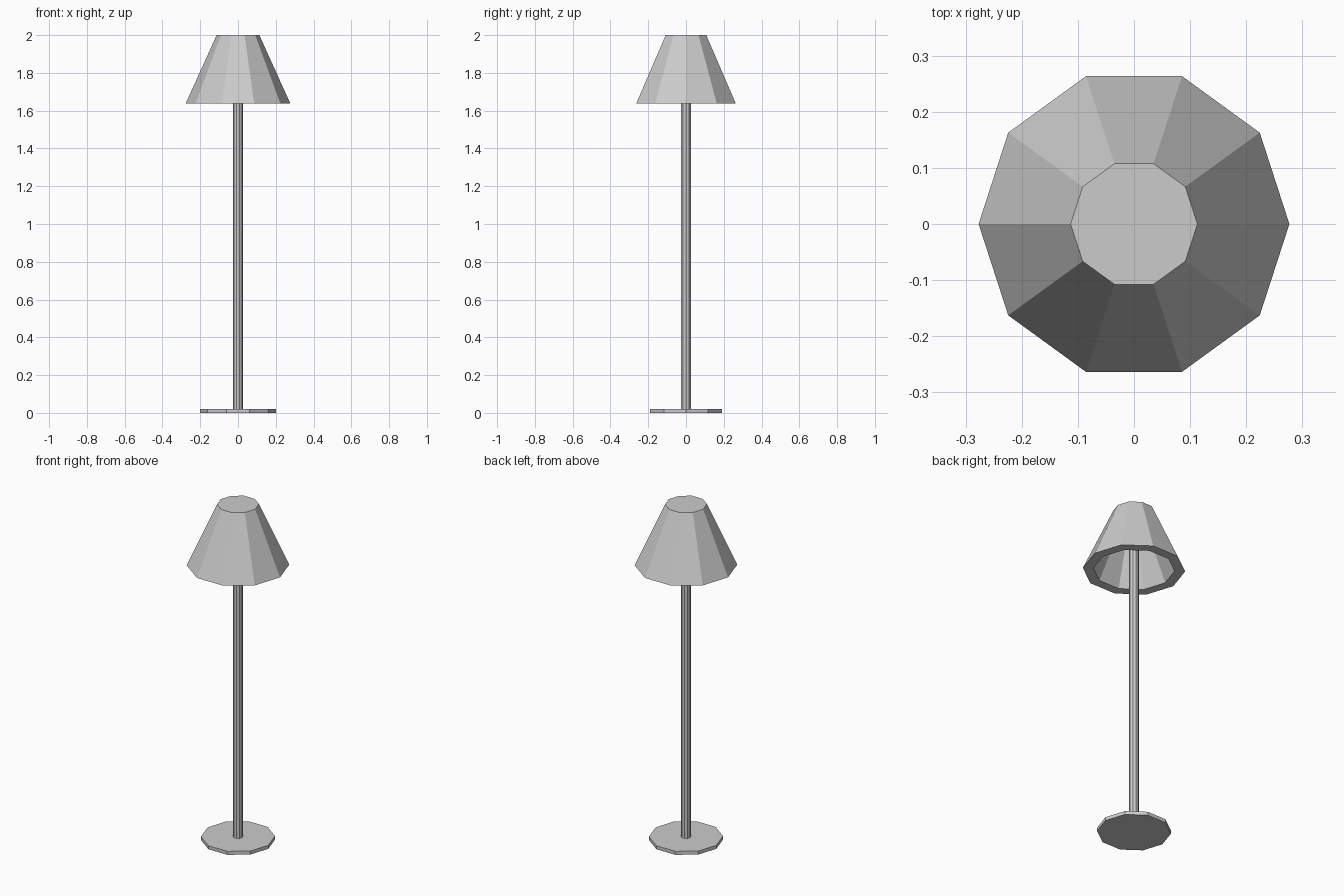
import bpy
import bmesh
from math import cos, sin, pi

if "Cube" in bpy.data.objects:
    bpy.data.objects.remove(bpy.data.objects["Cube"])

SIDES = 10


def lathe(name, profile):
    """Revolve (radius, z) points into a flat-faced solid, capped at both ends."""
    bm = bmesh.new()
    rings = []
    for r, z in profile:
        rings.append([bm.verts.new((r * cos(2 * pi * i / SIDES), r * sin(2 * pi * i / SIDES), z))
                      for i in range(SIDES)])
    for low, high in zip(rings, rings[1:]):
        for i in range(SIDES):
            j = (i + 1) % SIDES
            bm.faces.new((low[i], low[j], high[j], high[i]))
    bm.faces.new(rings[0])
    bm.faces.new(rings[-1])
    bmesh.ops.recalc_face_normals(bm, faces=bm.faces)
    mesh = bpy.data.meshes.new(name)
    bm.to_mesh(mesh)
    bm.free()
    obj = bpy.data.objects.new(name, mesh)
    bpy.context.collection.objects.link(obj)
    return obj


# Flat floor plate
lathe("base", [(0.2, 0.0), (0.2, 0.021)])

# Slim pole running up into the shade
lathe("pole", [(0.027, 0.021), (0.027, 1.97)])

# Hollow shade: top cap, outer wall, flat rim, inner wall, ceiling
lathe("shade", [(0.113, 2.0), (0.277, 1.638), (0.22, 1.638), (0.07, 1.97)])
